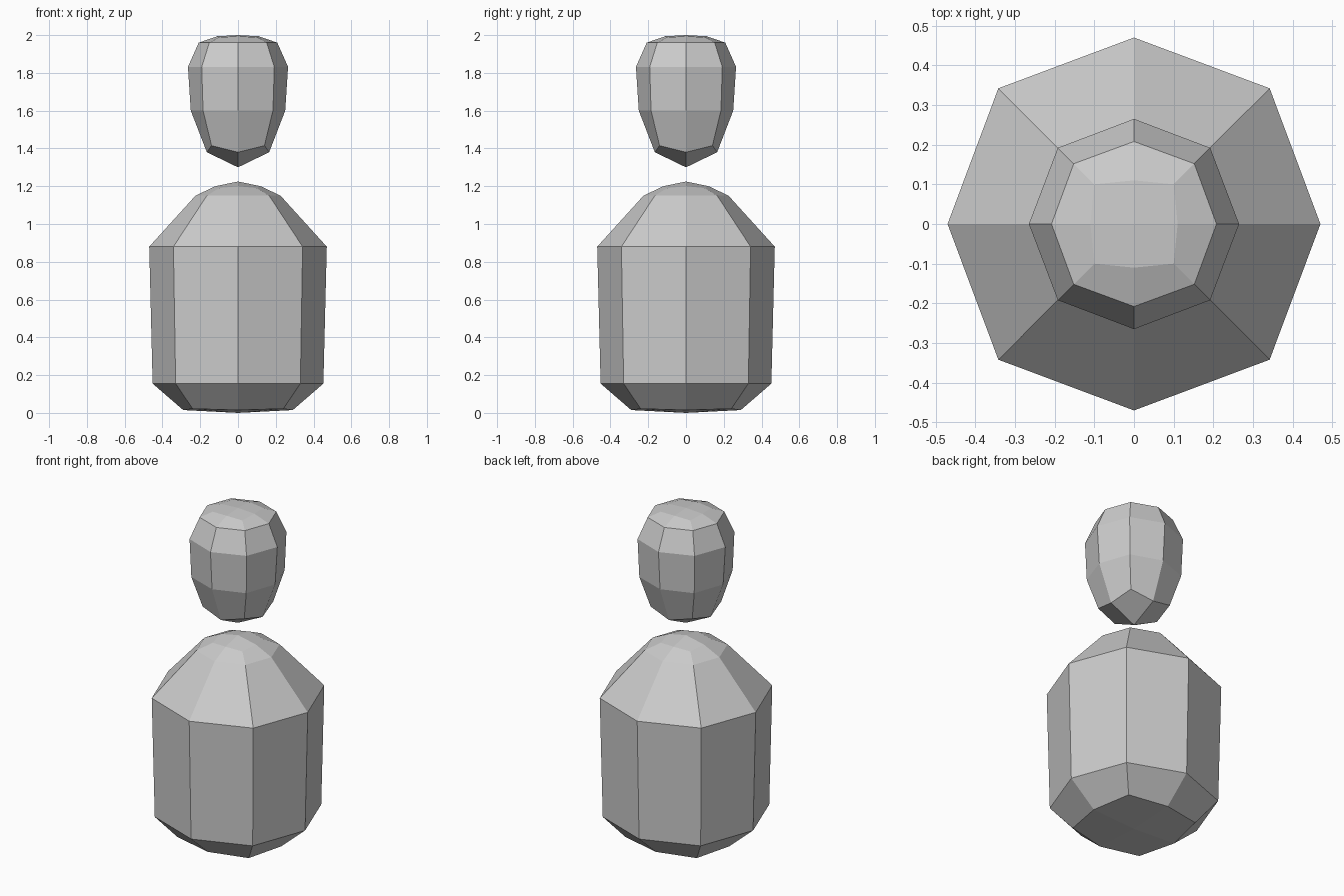
import bpy, bmesh

if "Cube" in bpy.data.objects:
    bpy.data.objects.remove(bpy.data.objects["Cube"])


def rounded_form(name, top_z, rings, bottom_z):
    """Eight-sided form. Ring: (axis radius, axis z, diagonal offset, diagonal z).
    Both ends close with four quads around a centre vertex."""
    bm = bmesh.new()
    dirs = [(1, 0), (1, 1), (0, 1), (-1, 1), (-1, 0), (-1, -1), (0, -1), (1, -1)]
    loops = []
    for r, z, d, dz in rings:
        loops.append([bm.verts.new((x * d, y * d, dz) if x and y else (x * r, y * r, z))
                      for x, y in dirs])
    # Side bands
    for a, b in zip(loops, loops[1:]):
        for i in range(8):
            j = (i + 1) % 8
            bm.faces.new((a[i], b[i], b[j], a[j]))
    # End caps
    for loop, z in ((loops[0], top_z), (loops[-1], bottom_z)):
        centre = bm.verts.new((0, 0, z))
        for i in range(0, 8, 2):
            bm.faces.new((centre, loop[i], loop[i + 1], loop[(i + 2) % 8]))
    bmesh.ops.recalc_face_normals(bm, faces=bm.faces)
    mesh = bpy.data.meshes.new(name)
    bm.to_mesh(mesh)
    bm.free()
    obj = bpy.data.objects.new(name, mesh)
    bpy.context.collection.objects.link(obj)
    return obj


# Floating head, tapering to the chin
rounded_form("head", 2.0, [
    (0.11, 1.994, 0.10, 1.988),
    (0.208, 1.96, 0.152, 1.96),
    (0.265, 1.832, 0.192, 1.832),
    (0.25, 1.60, 0.185, 1.60),
    (0.165, 1.38, 0.14, 1.415),
], 1.30)

# Body with sloping shoulders and a bevelled base
rounded_form("body", 1.225, [
    (0.12, 1.20, 0.10, 1.19),
    (0.225, 1.15, 0.165, 1.15),
    (0.47, 0.88, 0.342, 0.88),
    (0.452, 0.155, 0.33, 0.155),
    (0.29, 0.015, 0.24, 0.022),
], 0.0)
